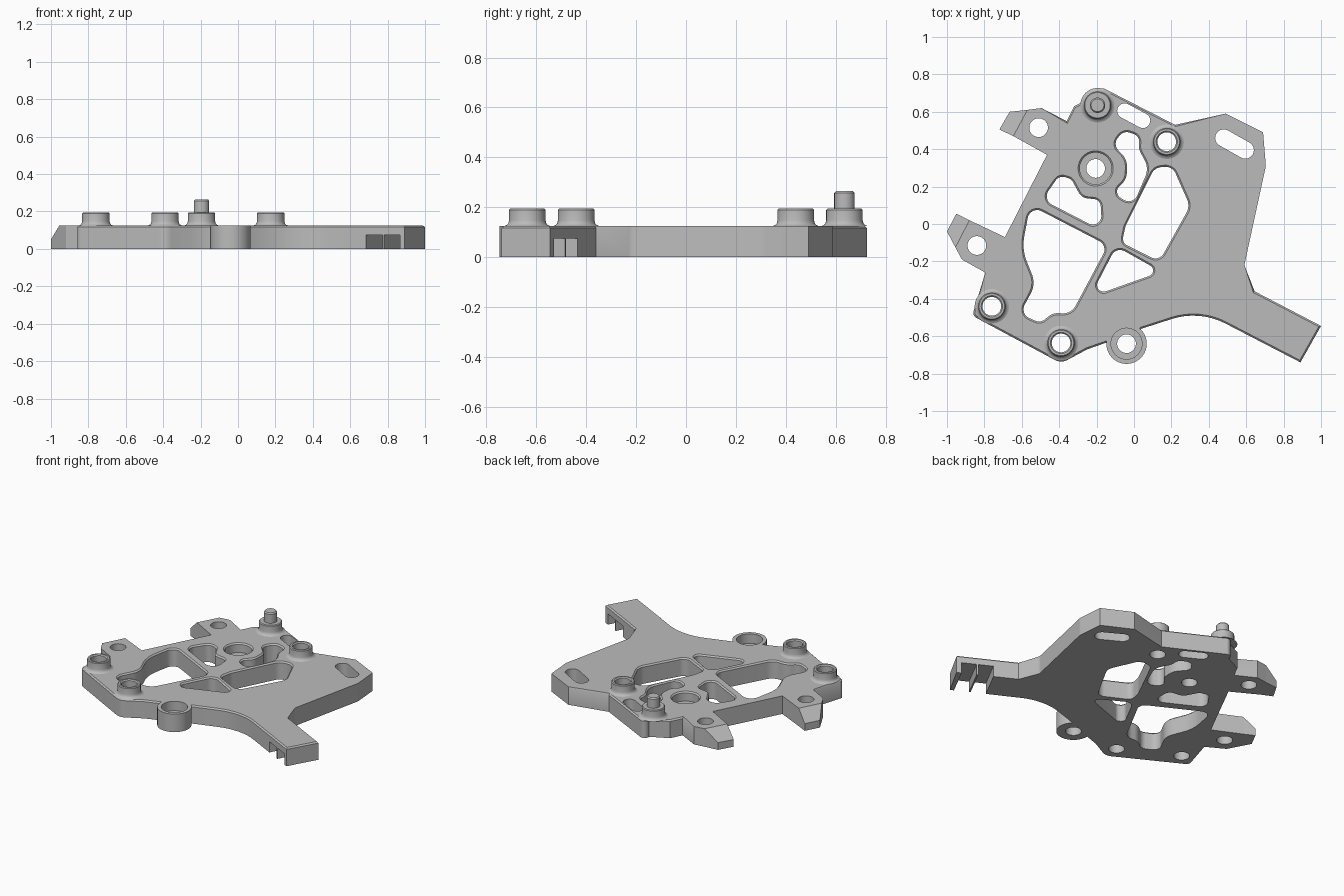
import bpy, bmesh
from math import sin, cos, tan, pi, radians
from mathutils import Vector, Matrix

if "Cube" in bpy.data.objects:
    bpy.data.objects.remove(bpy.data.objects["Cube"], do_unlink=True)

TOP = 0.125       # plate thickness
CHAMFER = 0.009   # rim chamfer
HOLE = 0.05       # screw hole radius

grey = bpy.data.materials.new("plain grey")
grey.use_nodes = True
grey.diffuse_color = (0.5, 0.5, 0.5, 1)
bsdf = next(n for n in grey.node_tree.nodes if n.type == "BSDF_PRINCIPLED")
bsdf.inputs["Base Color"].default_value = (0.5, 0.5, 0.5, 1)
parts = []


def finish(bm, name):
    bmesh.ops.remove_doubles(bm, verts=bm.verts, dist=1e-5)
    bmesh.ops.recalc_face_normals(bm, faces=bm.faces)
    mesh = bpy.data.meshes.new(name)
    bm.to_mesh(mesh)
    bm.free()
    mesh.materials.append(grey)
    obj = bpy.data.objects.new(name, mesh)
    bpy.context.collection.objects.link(obj)
    parts.append(obj)
    return obj


def arc(center, r, start, end, steps):
    return [Vector((center[0] + r * cos(radians(start + (end - start) * i / steps)),
                    center[1] + r * sin(radians(start + (end - start) * i / steps))))
            for i in range(steps + 1)]


def circle(center, r):
    return arc(center, r, 0, 360, 40)[:-1]


def slot(a, b, r):
    d = Vector(b) - Vector(a)
    ang = Vector((1, 0)).angle_signed(d)
    ang = -ang * 180 / pi     # angle_signed is clockwise
    return arc(a, r, ang + 90, ang + 270, 12) + arc(b, r, ang - 90, ang + 90, 12)


def rounded(corners):
    """Polygon of (x, y, radius) corners with true arc fillets."""
    pts, n = [], len(corners)
    for i, (x, y, r) in enumerate(corners):
        p = Vector((x, y))
        if r == 0:
            pts.append(p)
            continue
        a = Vector(corners[i - 1][:2]) - p
        b = Vector(corners[(i + 1) % n][:2]) - p
        half = a.angle(b) / 2
        t = min(r / tan(half), 0.48 * a.length, 0.48 * b.length)
        a.normalize()
        b.normalize()
        rr = t * tan(half)
        c = p + (a + b).normalized() * rr / sin(half)
        s, e = p + a * t - c, p + b * t - c
        pts += [c + s.lerp(e, k / 8).normalized() * rr for k in range(9)]
    return pts


def inset(pts, amount):
    """Move each point towards the inside of its loop by amount(point)."""
    n = len(pts)
    area = sum(pts[i - 1].x * pts[i].y - pts[i].x * pts[i - 1].y for i in range(n))
    sign = 1 if area > 0 else -1
    out = []
    for i, p in enumerate(pts):
        d1 = (p - pts[i - 1]).normalized()
        d2 = (pts[(i + 1) % n] - p).normalized()
        n1, n2 = Vector((-d1.y, d1.x)), Vector((-d2.y, d2.x))
        out.append(p + (n1 + n2) * sign * amount(p) / max(0.5, 1 + n1.dot(n2)))
    return out


def plate_mesh(loops):
    """Walls and caps from (points, inset rule) loops; the first is the outline."""
    bm = bmesh.new()
    low, high = [], []
    for pts, rule in loops:
        levels = [(pts, 0), (pts, TOP - CHAMFER), (inset(pts, rule), TOP)]
        rings = [[bm.verts.new((p.x, p.y, z)) for p in ps] for ps, z in levels]
        n = len(pts)
        for r0, r1 in zip(rings, rings[1:]):
            for i in range(n):
                bm.faces.new((r0[i - 1], r0[i], r1[i], r1[i - 1]))
        for store, ring in ((low, rings[0]), (high, rings[-1])):
            store += [bm.edges.get((ring[i - 1], ring[i])) for i in range(n)]
    for edges, z in ((low, -1), (high, 1)):
        bmesh.ops.triangle_fill(bm, use_beauty=True, edges=edges, normal=(0, 0, z))
    return bm


def lathe(name, center, profile, ring=True, steps=40):
    bm = bmesh.new()
    cols = [[bm.verts.new((center[0] + r * cos(2 * pi * i / steps),
                           center[1] + r * sin(2 * pi * i / steps), z))
             for r, z in profile] for i in range(steps)]
    m = len(profile)
    for i in range(steps):
        for j in range(0 if ring else 1, m):
            bm.faces.new((cols[i - 1][j - 1], cols[i][j - 1], cols[i][j], cols[i - 1][j]))
    return finish(bm, name)


# Positions of the round features
eye = (-0.04, -0.64)
hub = (-0.205, 0.297)
pin = (-0.195, 0.635)
bosses = {"right_rear_boss": (0.175, 0.44), "front_boss": (-0.39, -0.636),
          "side_boss": (-0.76, -0.44)}
tab_holes = [(-0.51, 0.515), (-0.84, -0.115)]

# Plate outline, running clockwise and notched around the front eyelet
outline = rounded([
    (-0.21, 0.75, 0.03), (0.22, 0.53, 0), (0.49, 0.59, 0), (0.69, 0.49, 0),
    (0.705, 0.31, 0.06), (0.59, -0.22, 0.04), (0.645, -0.36, 0), (1.0, -0.545, 0),
    (0.89, -0.74, 0), (0.35, -0.46, 0.55), (0.04, -0.56, 0)])
outline += arc(eye, 0.096, 45, 177, 16)
outline += rounded([
    (-0.15, -0.635, 0), (-0.25, -0.67, 0), (-0.39, -0.745, 0.07), (-0.865, -0.49, 0.03),
    (-0.795, -0.26, 0), (-0.92, -0.19, 0), (-0.955, -0.125, 0), (-0.88, 0.02, 0),
    (-0.69, -0.07, 0), (-0.465, 0.37, 0), (-0.645, 0.47, 0), (-0.57, 0.61, 0),
    (-0.495, 0.62, 0), (-0.36, 0.55, 0), (-0.32, 0.63, 0)])

# Lightening windows
windows = [
    [(-.555, .10, .05), (-.14, -.115, .05), (-.335, -.48, .08), (-.435, -.475, .08),
     (-.50, -.53, .05), (-.61, -.48, .05), (-.525, -.32, .12), (-.60, -.135, .25)],
    [(-.40, .26, .05), (-.335, .24, .04), (-.28, .14, .06), (-.18, .13, .04),
     (-.17, -.035, .05), (-.49, .13, .05)],
    [(-.055, .50, .05), (.03, .47, .05), (.025, .40, .08), (.08, .30, .1),
     (-.005, .10, .05), (-.115, .165, .05), (-.04, .24, .08), (-.035, .345, .1),
     (-.115, .425, .05)],
    [(.11, .30, .06), (.205, .31, .06), (.30, .095, .08), (.135, -.20, .05),
     (-.065, -.10, .04), (-.045, -.01, .08)],
    [(-.095, -.12, .05), (.145, -.255, .03), (-.235, -.39, .035)]]


def rim(p):      # tabs and the right wing keep a sharp rim
    return 0 if p.y > -0.3 and (p.x < -0.45 or p.x > 0.4) else CHAMFER


def flare(p):
    return -CHAMFER


def straight(p):
    return 0


loops = [(outline, rim)]
loops += [(rounded(w), flare) for w in windows]
loops += [(circle(c, HOLE), straight) for c in list(bosses.values()) + tab_holes]
loops.append((circle(hub, 0.085), flare))
loops.append((slot((-0.05, 0.605), (0.047, 0.553), 0.04), straight))
loops.append((slot((0.48, 0.46), (0.595, 0.395), 0.046), straight))
plate = finish(plate_mesh(loops), "plate")

# Two notches across the underside of the arm
along = Vector((0.887, -0.462, 0))
across = Vector((0.462, 0.887, 0))
tip = Vector((0.945, -0.643, 0))
for i, (near, far) in enumerate(((0.03, 0.127), (0.137, 0.235))):
    bm = bmesh.new()
    bmesh.ops.create_cube(bm, size=1, matrix=Matrix.Diagonal((far - near, 0.4, 0.15, 1)))
    turn = Matrix((along, across, (0, 0, 1))).transposed().to_4x4()
    bm.transform(Matrix.Translation(tip - along * (near + far) / 2) @ turn)
    cutter = finish(bm, f"notch_cutter_{i + 1}")
    parts.remove(cutter)
    cutter.hide_render = True
    cutter.hide_set(True)
    mod = plate.modifiers.new("notch", "BOOLEAN")
    mod.operation, mod.solver, mod.object = "DIFFERENCE", "EXACT", cutter

# Sloped tab ends
tabs = {"rear_tab_end": [(-0.645, 0.47), (-0.57, 0.61), (-0.72, 0.505), (-0.665, 0.60)],
        "front_tab_end": [(-0.955, -0.125), (-0.88, 0.02), (-1.0, -0.04), (-0.95, 0.055)]}
for name, pts in tabs.items():
    bm = bmesh.new()
    for i, (x, y) in enumerate(pts):
        for z in (0, TOP if i < 2 else 0.05):
            bm.verts.new((x, y, z))
    bmesh.ops.convex_hull(bm, input=bm.verts)
    finish(bm, name)

# Raised bosses with filleted feet
foot = [(0.092, TOP), (0.082, 0.129), (0.076, 0.136), (0.073, 0.148),
        (0.073, 0.19), (0.068, 0.195)]
for name, c in bosses.items():
    lathe(name, c, foot + [(HOLE + 0.007, 0.195), (HOLE, 0.188), (HOLE, TOP)])

# Locating pin
lathe("locating_pin", pin, [(0, TOP)] + foot + [(0.041, 0.195), (0.041, 0.257),
      (0.034, 0.265), (0, 0.265)], ring=False)

# Counterbored hub seat and front eyelet
lathe("hub_seat", hub, [(0.085, 0), (0.085, 0.06), (HOLE, 0.06), (HOLE, 0)])
lathe("front_eyelet", eye, [(0.108, 0), (0.108, TOP), (0.083, TOP), (0.083, 0.06),
                            (HOLE, 0.06), (HOLE, 0)])

# Smooth the curved walls, keep the edges sharp
bpy.ops.object.select_all(action="DESELECT")
for obj in parts:
    obj.select_set(True)
bpy.context.view_layer.objects.active = plate
bpy.ops.object.shade_smooth_by_angle(angle=radians(30))
